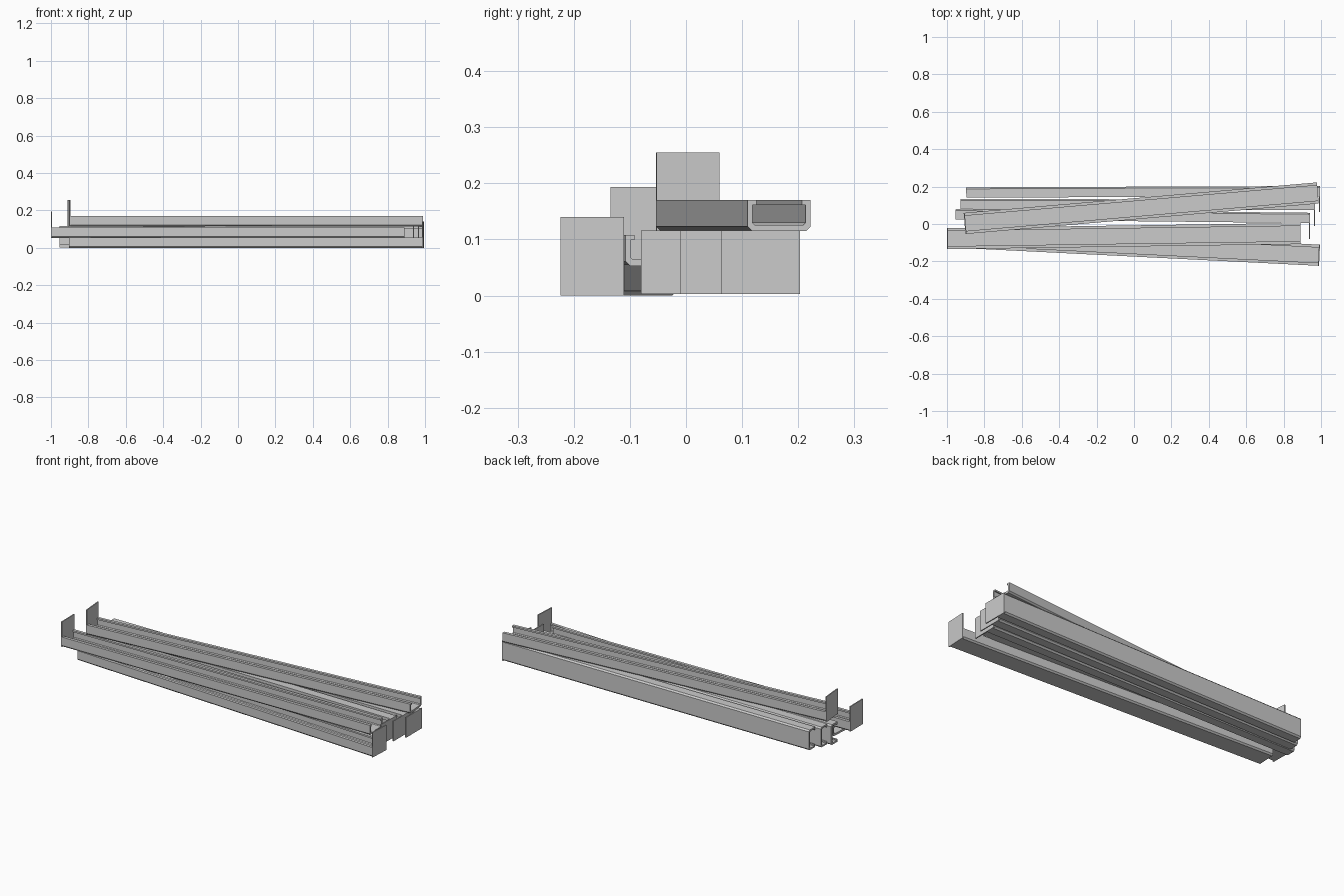
import bpy, bmesh
from mathutils import Vector, Matrix

if "Cube" in bpy.data.objects:
    bpy.data.objects.remove(bpy.data.objects["Cube"])

HALF_W = 0.0565   # half width of the channel
DEPTH = 0.055     # flange depth
PLATE_H = 0.14    # end plate height
PLATE_T = 0.006

# Right half of the lipped channel section, from base outside to base inside
HALF = [(HALF_W - 0.008, 0), (HALF_W, 0.008), (HALF_W, DEPTH),
        (HALF_W - 0.016, DEPTH), (HALF_W - 0.016, DEPTH - 0.009),
        (HALF_W - 0.009, DEPTH - 0.009), (HALF_W - 0.009, 0.015),
        (HALF_W - 0.013, 0.011)]
CHANNEL = HALF + [(-u, v) for u, v in reversed(HALF)]
PLATE = [(-HALF_W, 0), (HALF_W, 0), (HALF_W, PLATE_H), (-HALF_W, PLATE_H)]


def extrude(name, section, x0, x1, matrix):
    """Extrude a (u, v) section along local x and place it."""
    bm = bmesh.new()
    face = bm.faces.new([bm.verts.new((x0, u, v)) for u, v in section])
    res = bmesh.ops.extrude_face_region(bm, geom=[face])
    verts = [e for e in res["geom"] if isinstance(e, bmesh.types.BMVert)]
    bmesh.ops.translate(bm, verts=verts, vec=(x1 - x0, 0, 0))
    bmesh.ops.recalc_face_normals(bm, faces=bm.faces)
    bm.transform(matrix)
    mesh = bpy.data.meshes.new(name)
    bm.to_mesh(mesh)
    bm.free()
    obj = bpy.data.objects.new(name, mesh)
    bpy.context.collection.objects.link(obj)


def beam(name, start, end, opening):
    """Channel with an end plate at start, open toward the given direction."""
    start, end = Vector(start), Vector(end)
    d = (end - start).normalized()
    v = Vector(opening)
    v = (v - d * v.dot(d)).normalized()
    u = v.cross(d)
    m = Matrix((d, u, v)).transposed().to_4x4()
    m.translation = start
    extrude(name + "_channel", CHANNEL, PLATE_T, (end - start).length, m)
    extrude(name + "_end_plate", PLATE, 0, PLATE_T, m)


UP, FRONT = (0, 0, 1), (0, -1, 0)

# Channels lying on their backs, at three levels of the pile
beam("bottom_beam", (0.992, -0.167, 0), (-0.9, -0.073, 0), UP)
beam("middle_beam", (-1.0, -0.078, 0.053), (0.89, -0.051, 0.053), UP)
beam("top_beam", (-0.906, 0.003, 0.115), (0.983, 0.166, 0.115), UP)

# Channels standing on edge, open to the front
Z = 0.059
beam("front_standing_beam", (0.942, 0.06, Z), (-0.953, 0.08, Z), FRONT)
beam("centre_standing_beam", (0.968, 0.13, Z), (-0.927, 0.134, Z), FRONT)
beam("back_standing_beam", (0.995, 0.203, Z), (-0.897, 0.196, Z), FRONT)
